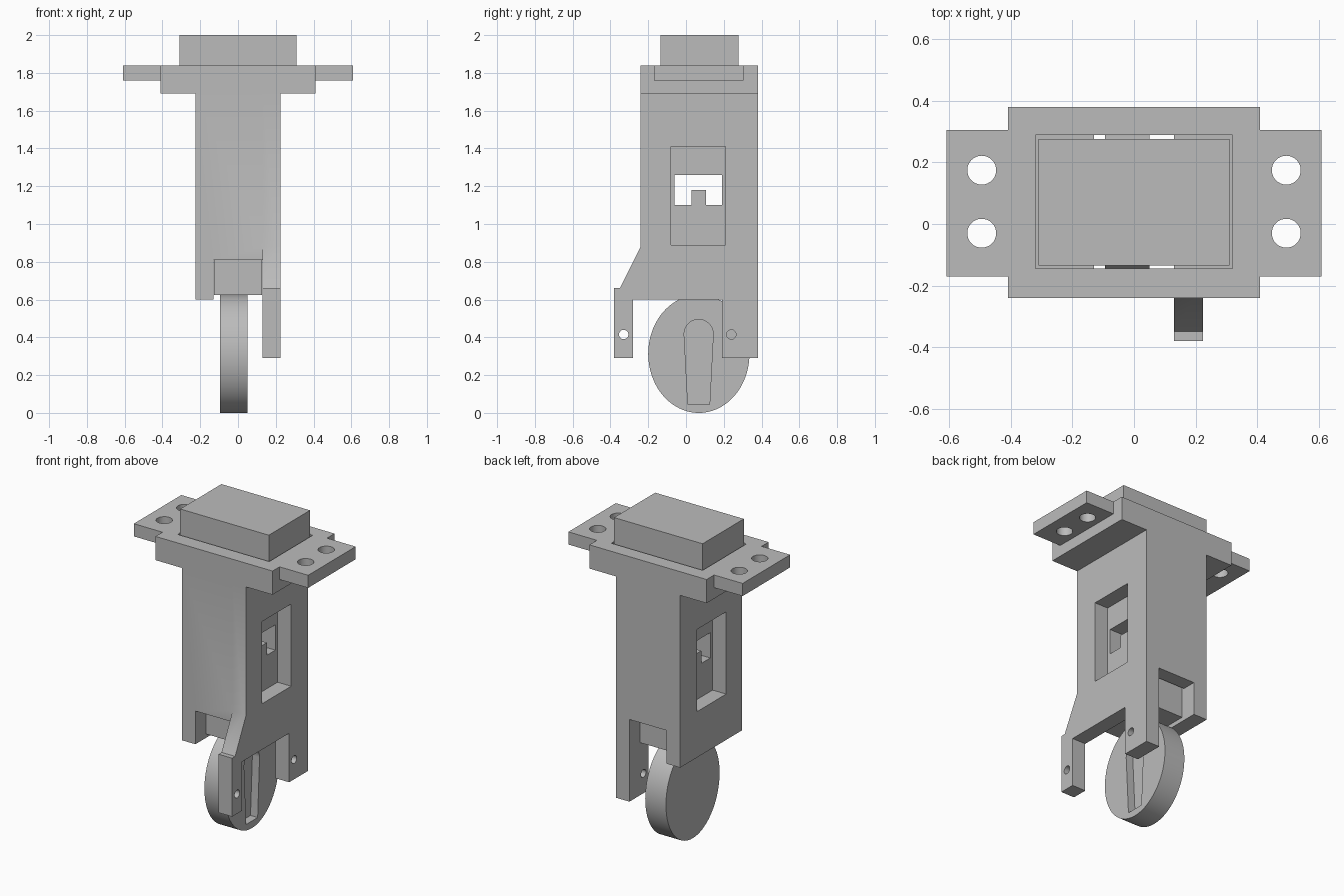
import bpy, bmesh, math

if "Cube" in bpy.data.objects:
    bpy.data.objects.remove(bpy.data.objects["Cube"])

grey = bpy.data.materials.new("plain_grey")
grey.diffuse_color = (0.5, 0.5, 0.5, 1)
grey.use_nodes = True
grey.node_tree.nodes["Principled BSDF"].inputs["Base Color"].default_value = grey.diffuse_color


def finish(name, bm):
    bmesh.ops.recalc_face_normals(bm, faces=bm.faces)
    me = bpy.data.meshes.new(name)
    bm.to_mesh(me)
    bm.free()
    me.materials.append(grey)
    ob = bpy.data.objects.new(name, me)
    bpy.context.collection.objects.link(ob)
    return ob


def prism(name, pts, x0, x1):
    """Extrude a (y, z) profile along x."""
    bm = bmesh.new()
    face = bm.faces.new([bm.verts.new((x0, y, z)) for y, z in pts])
    ext = bmesh.ops.extrude_face_region(bm, geom=[face])["geom"]
    bmesh.ops.translate(bm, vec=(x1 - x0, 0, 0),
                        verts=[v for v in ext if isinstance(v, bmesh.types.BMVert)])
    return finish(name, bm)


def box(name, x0, x1, y0, y1, z0, z1):
    return prism(name, [(y0, z0), (y1, z0), (y1, z1), (y0, z1)], x0, x1)


def ellipse(cy, cz, ry, rz, n):
    return [(cy + ry * math.cos(2 * math.pi * i / n),
             cz + rz * math.sin(2 * math.pi * i / n)) for i in range(n)]


def combine(ob, tool, op="DIFFERENCE"):
    mod = ob.modifiers.new("bool", "BOOLEAN")
    mod.operation, mod.solver, mod.object = op, "EXACT", tool
    bpy.context.view_layer.objects.active = ob
    bpy.ops.object.modifier_apply(modifier=mod.name)
    bpy.data.objects.remove(tool)


# Housing: side plate with two legs, main column, flange and mounting tabs
plate = [(-0.24, 1.75), (-0.24, 0.88), (-0.35, 0.66), (-0.38, 0.66), (-0.38, 0.29),
         (-0.28, 0.29), (-0.28, 0.60), (0.19, 0.60), (0.19, 0.29), (0.38, 0.29), (0.38, 1.75)]
housing = prism("housing", plate, 0.13, 0.225)
combine(housing, box("column", -0.225, 0.2, -0.24, 0.38, 0.60, 1.75), "UNION")
combine(housing, box("flange", -0.41, 0.41, -0.24, 0.38, 1.69, 1.84), "UNION")
combine(housing, box("tabs", -0.61, 0.61, -0.17, 0.305, 1.76, 1.84), "UNION")

# Pocket, shaft, bottom notches and side windows
combine(housing, box("pocket", -0.32, 0.32, -0.145, 0.29, 1.73, 1.95))
combine(housing, box("shaft", -0.13, 0.13, -0.145, 0.29, 0.5, 1.9))
combine(housing, box("notch", -0.13, 0.13, -0.5, 0.5, 0.5, 0.81))
combine(housing, box("window", -0.5, 0.5, -0.08, 0.21, 0.89, 1.41))

# Leg pin holes and tab screw holes
for y in (-0.33, 0.24):
    combine(housing, prism("pin_hole", ellipse(y, 0.415, 0.025, 0.025, 24), 0.05, 0.4))
for x in (-0.495, 0.495):
    for y in (-0.03, 0.175):
        bm = bmesh.new()
        bmesh.ops.create_cone(bm, cap_ends=True, segments=32, radius1=0.047, radius2=0.047, depth=0.4)
        bmesh.ops.translate(bm, vec=(x, y, 1.8), verts=bm.verts)
        combine(housing, finish("screw_hole", bm))

# Sliding core with wide cap and a see-through slot holding a small stop
core = box("sliding_core", -0.128, 0.128, -0.135, 0.277, 0.625, 1.85)
combine(core, box("cap", -0.31, 0.31, -0.135, 0.277, 1.74, 2.0), "UNION")
slot = [(-0.06, 1.10), (0.03, 1.10), (0.03, 1.18), (0.105, 1.18),
        (0.105, 1.10), (0.19, 1.10), (0.19, 1.26), (-0.06, 1.26)]
combine(core, prism("slot", slot, -0.3, 0.3))

# Oval wheel with a tapered recess on its right face
wheel = prism("wheel", ellipse(0.068, 0.3125, 0.268, 0.3125, 96), -0.095, 0.05)
recess = [(0.01, 0.045), (0.125, 0.045)] + [
    (0.067 + 0.077 * math.cos(a), 0.418 + 0.077 * math.sin(a))
    for a in (math.pi * i / 16 for i in range(17))]
combine(wheel, prism("recess", recess, 0.0, 0.2))

for ob in (housing, core, wheel):
    bpy.ops.object.select_all(action="DESELECT")
    ob.select_set(True)
    bpy.context.view_layer.objects.active = ob
    bpy.ops.object.shade_smooth_by_angle(angle=math.radians(30))
